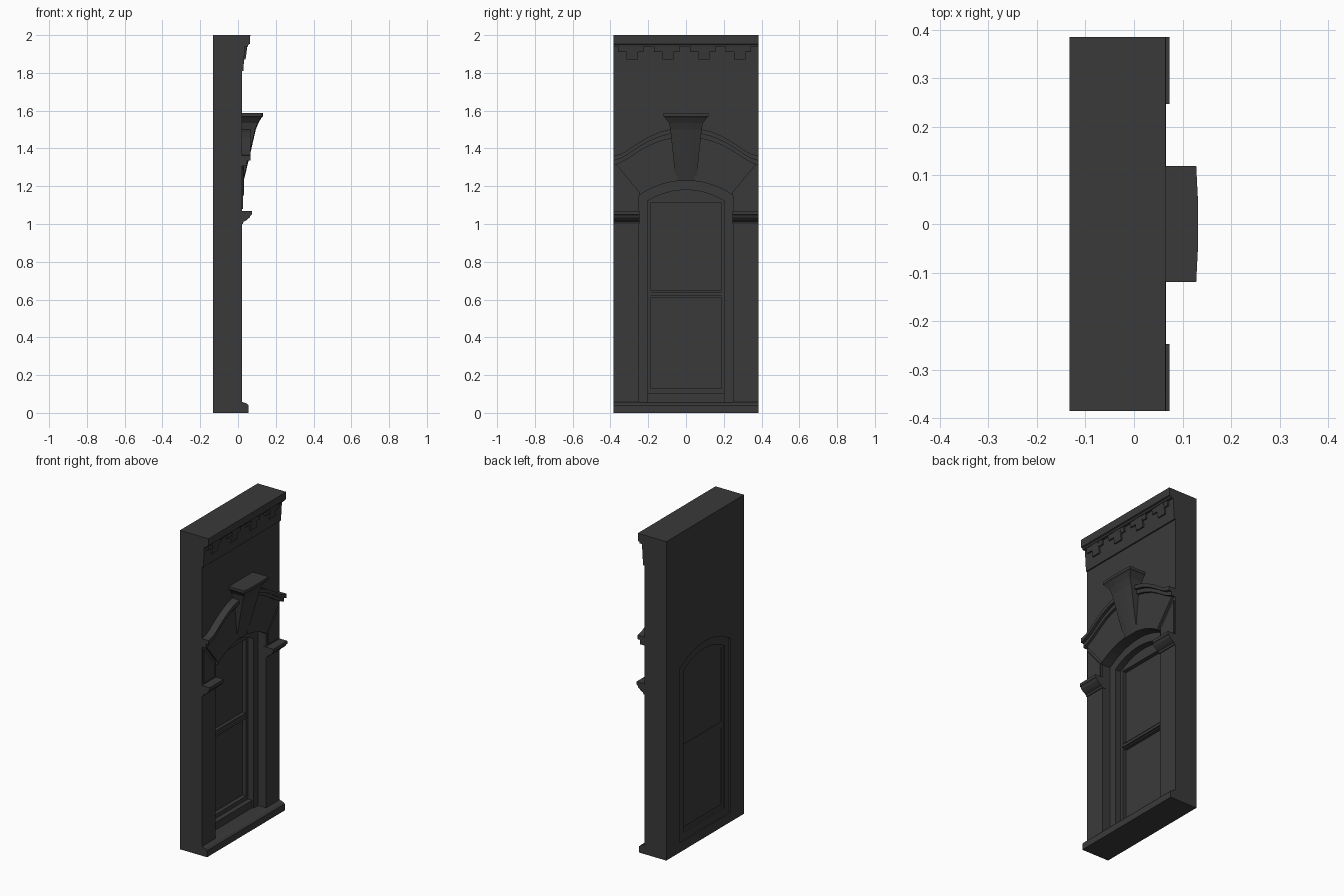
import bpy, bmesh, math

cube = bpy.data.objects.get("Cube")
if cube:
    bpy.data.objects.remove(cube)

stone = bpy.data.materials.new("dark_grey_stone")
COLOUR = (0.042, 0.042, 0.042, 1)
stone.diffuse_color = COLOUR
stone.use_nodes = True
stone.node_tree.nodes["Principled BSDF"].inputs["Base Color"].default_value = COLOUR

HALF, BACK, FACE = 0.385, -0.133, 0.02


def loft(name, rings):
    """Join equal-sized closed rings and cap both ends."""
    bm = bmesh.new()
    rows = [[bm.verts.new(p) for p in ring] for ring in rings]
    n = len(rows[0])
    for a, b in zip(rows, rows[1:]):
        for i in range(n):
            j = (i + 1) % n
            bm.faces.new((a[i], a[j], b[j], b[i]))
    caps = [bm.faces.new(rows[0]), bm.faces.new(rows[-1])]
    bm.normal_update()
    bmesh.ops.triangulate(bm, faces=caps, ngon_method='EAR_CLIP')
    bmesh.ops.recalc_face_normals(bm, faces=bm.faces)
    mesh = bpy.data.meshes.new(name)
    bm.to_mesh(mesh)
    bm.free()
    mesh.materials.append(stone)
    ob = bpy.data.objects.new(name, mesh)
    bpy.context.collection.objects.link(ob)
    return ob


def plate(name, yz, x0, x1):
    """Outline facing the front, extruded in depth."""
    return loft(name, [[(x, y, z) for y, z in yz] for x in (x0, x1)])


def moulding(name, xz, y0, y1):
    """Depth profile run sideways."""
    return loft(name, [[(x, y, z) for x, z in xz] for y in (y0, y1)])


def box(name, x0, x1, y0, y1, z0, z1):
    return plate(name, [(y0, z0), (y1, z0), (y1, z1), (y0, z1)], x0, x1)


def arc(half, spring, crown, n=12):
    """Segmental arch from right to left."""
    rise = crown - spring
    r = (half * half + rise * rise) / (2 * rise)
    a = math.asin(half / r)
    return [(r * math.sin(a * (2 * i / n - 1)),
             crown - r + r * math.cos(a * (2 * i / n - 1))) for i in range(n + 1)]


def mirrored(side, pts):
    return [(side * y, z) for y, z in pts]


opening = arc(0.25, 1.15, 1.23)
inner = arc(0.205, 1.12, 1.18)

# Wall with an arched opening, standing on the sill course
plate("wall", [(-HALF, 0), (-0.25, 0)] + opening +
      [(0.25, 0), (HALF, 0), (HALF, 2), (-HALF, 2)], BACK, FACE)
moulding("sill_course", [(BACK, 0), (0.055, 0), (0.055, 0.04), (0.045, 0.05),
                         (FACE, 0.058), (BACK, 0.058)], -HALF, HALF)

# Window frame, sash and glass
plate("window_frame", [(-0.25, 0.05), (-0.205, 0.05)] + inner +
      [(0.205, 0.05), (0.25, 0.05)] + opening[::-1], BACK + 0.008, -0.035)
box("window_sill", BACK + 0.008, -0.045, -0.205, 0.205, 0.05, 0.105)
box("glass", -0.113, -0.1, -0.2, 0.2, 0.1, 1.13)
plate("arch_panel", [(-0.205, 1.115)] + inner + [(0.205, 1.115)], -0.116, -0.075)
for side, word in ((1, "left"), (-1, "right")):
    plate(word + "_sash_stile", mirrored(side, [(0.187, 0.1), (0.205, 0.1), (0.205, 1.12),
                                                (0.187, 1.12)]), -0.116, -0.075)
box("bottom_sash_rail", -0.116, -0.075, -0.187, 0.187, 0.1, 0.13)
box("meeting_rail", -0.116, -0.08, -0.187, 0.187, 0.612, 0.65)
box("meeting_rail_lip", -0.08, -0.07, -0.187, 0.187, 0.62, 0.637)

# Arch surround, mirrored on both sides of the keystone
hood_top = [(0.06, 1.507), (0.14, 1.487), (0.2, 1.46), (0.26, 1.425),
            (0.31, 1.39), (0.345, 1.37), (HALF, 1.362)]
hood_low = [(0.06, 1.458), (0.14, 1.437), (0.2, 1.413), (0.26, 1.378),
            (0.31, 1.345), (0.345, 1.325), (HALF, 1.308)]
hood_mid = [(a[0], (a[1] + b[1]) / 2) for a, b in zip(hood_top, hood_low)]
arch_half = [p for p in opening if p[0] > 0.03]
for side, word in ((1, "left"), (-1, "right")):
    plate(word + "_hood_cap", mirrored(side, hood_top + hood_mid[::-1]), 0, 0.066)
    plate(word + "_hood_bed", mirrored(side, hood_mid + hood_low[::-1]), 0, 0.048)
    plate(word + "_voussoir", mirrored(side, arch_half + [(0.25, 1.17), (0.37, 1.315)] +
                                       hood_low[-2::-1]), 0, 0.033)
    plate(word + "_spandrel_panel", mirrored(side, [(0.265, 1.08), (0.375, 1.08),
                                                   (0.375, 1.29), (0.265, 1.16)]), 0, 0.027)
    moulding(word + "_impost", [(0, 1.0), (0.025, 1.0), (0.03, 1.012), (0.045, 1.02),
                                (0.062, 1.035), (0.066, 1.045), (0.073, 1.05),
                                (0.073, 1.068), (0, 1.068)], side * 0.247, side * HALF)

# Flared keystone with a slightly bowed face: height, half width, depth
sections = [(1.228, 0.055, 0.026), (1.36, 0.068, 0.058), (1.5, 0.083, 0.09),
            (1.535, 0.09, 0.104), (1.565, 0.113, 0.122), (1.57, 0.119, 0.128),
            (1.587, 0.119, 0.128)]
loft("keystone", [[(0, -w, z), (d, -w, z), (d + 0.004, -w / 3, z), (d + 0.004, w / 3, z),
                   (d, w, z), (0, w, z)] for z, w, d in sections])

# Cornice, frieze and stepped dentils
moulding("cornice", [(0, 1.94), (0.052, 1.94), (0.055, 1.95), (0.063, 1.953),
                     (0.065, 2), (0, 2)], -HALF, HALF)
moulding("frieze", [(0, 1.81), (0.028, 1.81), (0.032, 1.87), (0.036, 1.945),
                    (0, 1.945)], -HALF, HALF)
for i in range(4):
    y = -0.285 + i * 0.19
    moulding(f"dentil_{i + 1}", [(0, 1.87), (0.04, 1.87), (0.05, 1.945), (0, 1.945)],
             y - 0.03, y + 0.03)
    moulding(f"dentil_step_{i + 1}", [(0, 1.91), (0.043, 1.91), (0.048, 1.945), (0, 1.945)],
             y - 0.075, y + 0.06)
